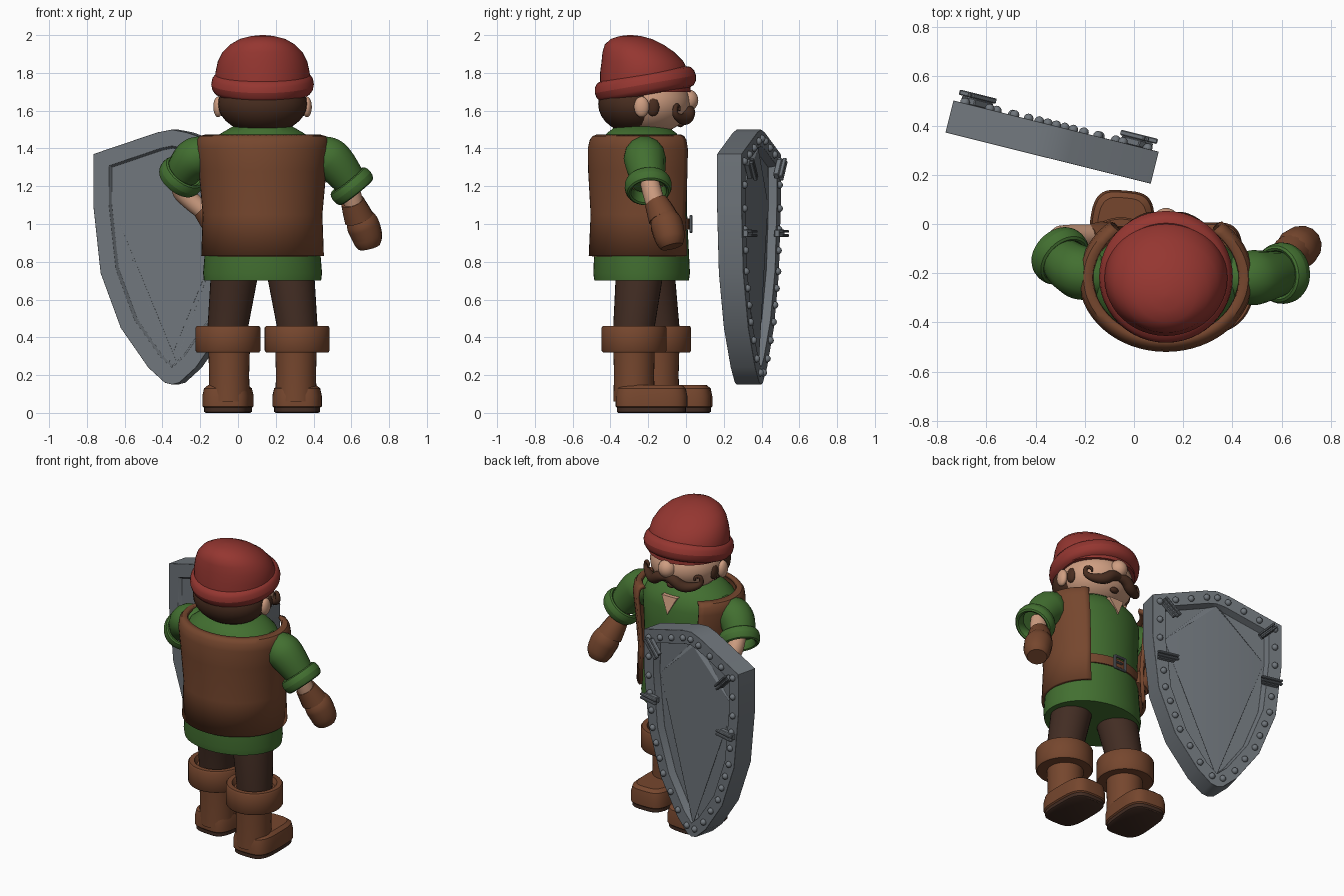
import bpy, bmesh
from math import cos, sin, pi, radians, copysign
from mathutils import Vector, Matrix

cube = bpy.data.objects.get("Cube")
if cube:
    bpy.data.objects.remove(cube)


def material(name, rgb):
    m = bpy.data.materials.new(name)
    m.use_nodes = True
    m.diffuse_color = (*rgb, 1)
    m.node_tree.nodes["Principled BSDF"].inputs["Base Color"].default_value = (*rgb, 1)
    return m


RED = material("red wool", (0.30, 0.037, 0.03))
LEATHER = material("brown leather", (0.18, 0.062, 0.027))
GREEN = material("green cloth", (0.055, 0.16, 0.03))
DARK = material("dark brown", (0.055, 0.026, 0.017))
HAIR = material("hair brown", (0.065, 0.026, 0.014))
SKIN = material("skin", (0.62, 0.34, 0.22))
STEEL = material("steel grey", (0.16, 0.18, 0.20))
CX, CY = 0.13, -0.235   # body axis
made = []


def finish(name, bm, mat):
    bmesh.ops.recalc_face_normals(bm, faces=bm.faces)
    me = bpy.data.meshes.new(name)
    bm.to_mesh(me)
    bm.free()
    me.materials.append(mat)
    ob = bpy.data.objects.new(name, me)
    bpy.context.collection.objects.link(ob)
    made.append(ob)
    return ob


def loft(name, rings, mat, n=2, start=0, end=360, segs=48, caps=True):
    """Skin elliptical rings (x, y, z, rx, ry); a partial sweep stays open."""
    bm = bmesh.new()
    full = end - start == 360
    rows = []
    for x, y, z, rx, ry in rings:
        row = []
        for i in range(segs if full else segs + 1):
            a = radians(start + (end - start) * i / segs)
            c, s = cos(a), sin(a)
            row.append(bm.verts.new((x + rx * copysign(abs(c) ** (2 / n), c),
                                     y + ry * copysign(abs(s) ** (2 / n), s), z)))
        rows.append(row)
    for lo, hi in zip(rows, rows[1:]):
        for i in range(segs):
            j = (i + 1) % len(lo)
            bm.faces.new((lo[i], lo[j], hi[j], hi[i]))
    if full and caps:
        bm.faces.new(rows[0])
        bm.faces.new(rows[-1])
    return finish(name, bm, mat)


def ball(name, loc, size, mat, segs=32):
    bm = bmesh.new()
    bmesh.ops.create_uvsphere(bm, u_segments=segs, v_segments=segs // 2, radius=1)
    bmesh.ops.transform(bm, matrix=Matrix.LocRotScale(Vector(loc), None, Vector(size)), verts=bm.verts)
    return finish(name, bm, mat)


def box(name, size, mat, matrix, bevel=0.004):
    bm = bmesh.new()
    bmesh.ops.create_cube(bm, size=1)
    bmesh.ops.scale(bm, vec=size, verts=bm.verts)
    bmesh.ops.bevel(bm, geom=bm.edges[:], offset=bevel, segments=1, affect='EDGES')
    bmesh.ops.transform(bm, matrix=matrix, verts=bm.verts)
    return finish(name, bm, mat)


def tube(name, pts, mat):
    """Round limb along points (x, y, z, radius)."""
    cu = bpy.data.curves.new(name, 'CURVE')
    cu.dimensions = '3D'
    cu.bevel_depth, cu.bevel_resolution, cu.resolution_u = 1, 5, 8
    cu.use_fill_caps = True
    sp = cu.splines.new('NURBS')
    sp.points.add(len(pts) - 1)
    for p, (x, y, z, r) in zip(sp.points, pts):
        p.co, p.radius = (x, y, z, 1), r
    sp.order_u, sp.use_endpoint_u = 3, True
    cu.materials.append(mat)
    ob = bpy.data.objects.new(name, cu)
    bpy.context.collection.objects.link(ob)


def ring(name, loc, axis, major, minor, half, mat):
    """Rounded band around an axis."""
    prof = [(major + minor * cos(a), half * sin(a)) for a in (2 * pi * k / 12 for k in range(12))]
    ob = loft(name, [(0, 0, h, r, r) for r, h in prof + prof[:1]], mat, caps=False)
    ob.matrix_world = Matrix.Translation(loc) @ Vector(axis).to_track_quat('Z', 'Y').to_matrix().to_4x4()
    return ob


# Torso: shirt, open waistcoat, belt
shirt = [(0.70, .28, .225), (0.70, .31, .25), (0.74, .315, .256), (0.86, .305, .25), (1.05, .29, .24),
         (1.25, .30, .24), (1.38, .31, .235), (1.44, .28, .215), (1.48, .22, .185), (1.515, .16, .14)]
loft("shirt", [(CX, CY, z, rx, ry) for z, rx, ry in shirt], GREEN)
vest = [(0.83, .325, .295), (1.05, .317, .285), (1.28, .338, .298), (1.40, .355, .30),
        (1.445, .35, .29), (1.465, .335, .275), (1.475, .30, .25)]
waistcoat = loft("waistcoat", [(CX, -0.22, z, rx, ry) for z, rx, ry in vest], LEATHER, start=130, end=410)
mod = waistcoat.modifiers.new("thickness", 'SOLIDIFY')
mod.thickness, mod.offset = 0.022, -1
loft("belt", [(CX, CY, z, r, r - .05) for z, r in ((.97, .29), (.97, .303), (1.03, .303), (1.03, .29))], LEATHER)
for dx, dz, w, h in ((-.04, 0, .014, .09), (.04, 0, .014, .09), (0, .04, .09, .014), (0, -.04, .09, .014),
                     (.01, 0, .06, .01)):
    box("belt_buckle", (w, .016, h), STEEL, Matrix.Translation((CX + dx, .026, 1 + dz)))

# Skin showing in the neck opening
bm = bmesh.new()
front = [bm.verts.new(p) for p in ((CX, .012, 1.35), (CX + .055, -.01, 1.46), (CX - .055, -.01, 1.46))]
back = [bm.verts.new(v.co - Vector((0, .12, 0))) for v in front]
bm.faces.new(front)
bm.faces.new(back[::-1])
for i in range(3):
    bm.faces.new((front[i], back[i], back[i - 2], front[i - 2]))
finish("neck_opening", bm, SKIN)

# Head
ball("head", (CX, -.21, 1.64), (.228, .235, .17), SKIN)
ball("hair", (CX, -.265, 1.635), (.236, .2, .158), HAIR)
ball("nose", (CX, .01, 1.655), (.055, .055, .058), SKIN)
ball("chin_tuft", (CX, -.03, 1.53), (.03, .02, .018), HAIR, 16)
for s in (-1, 1):
    ball("ear", (CX + s * .235, -.235, 1.62), (.026, .04, .055), SKIN, 20)
    ball("sideburn", (CX + s * .212, -.175, 1.62), (.022, .035, .05), HAIR, 16)
    tube("moustache_half", [(CX + s * x, y, z, r) for x, y, z, r in (
        (0, .015, 1.60, .025), (.05, .02, 1.60, .034), (.10, .005, 1.555, .034), (.16, -.03, 1.555, .026),
        (.205, -.06, 1.58, .016), (.20, -.055, 1.63, .012), (.165, -.035, 1.625, .009),
        (.17, -.035, 1.60, .006))], HAIR)

# Hat
crown = [(1.70, .245, .24, -.215), (1.80, .25, .235, -.22), (1.86, .237, .217, -.23), (1.91, .212, .19, -.252),
         (1.95, .172, .155, -.275), (1.98, .12, .108, -.29), (1.995, .06, .055, -.295), (2.0, .01, .01, -.295)]
loft("hat_crown", [(CX, y, z, rx, ry) for z, rx, ry, y in crown], RED)
ring("hat_band", (CX, -.215, 1.74), (0, -sin(radians(10)), cos(radians(10))), .232, .04, .056, RED)

# Arms
tube("left_sleeve", [(.38, -.22, 1.37, .08), (.46, -.22, 1.37, .115), (.53, -.215, 1.31, .108),
                     (.595, -.2, 1.22, .088)], GREEN)
ring("left_sleeve_cuff", (.603, -.2, 1.2), (.6, .08, -.75), .105, .02, .042, GREEN)
tube("left_forearm", [(.57, -.2, 1.26, .05), (.60, -.18, 1.16, .055), (.63, -.14, 1.04, .05)], SKIN)
tube("left_glove_cuff", [(.605, -.16, 1.12, .062), (.62, -.14, 1.08, .072), (.64, -.12, 1.03, .08)], LEATHER)
tube("left_glove", [(.63, -.13, 1.05, .06), (.65, -.11, 1.02, .088), (.68, -.09, .95, .085),
                    (.69, -.08, .90, .075), (.695, -.075, .88, .06)], LEATHER)
tube("right_sleeve", [(-.11, -.22, 1.37, .08), (-.19, -.21, 1.37, .11), (-.26, -.18, 1.33, .108),
                      (-.30, -.135, 1.26, .088)], GREEN)
ring("right_sleeve_cuff", (-.30, -.13, 1.25), (-.5, .5, -.65), .105, .02, .042, GREEN)
tube("right_forearm", [(-.28, -.15, 1.29, .05), (-.325, -.06, 1.2, .052), (-.25, -.05, 1.12, .05),
                       (-.17, -.05, 1.06, .048)], SKIN)
tube("right_glove", [(-.19, -.06, 1.08, .055), (-.15, -.06, 1.04, .07), (-.11, -.06, .98, .07),
                     (-.09, -.06, .94, .055)], LEATHER)

# Legs and boots
for side, s, y, turn in (("left", 1, -.275, 0), ("right", -1, -.145, -5)):
    x = CX + s * .183
    loft(side + "_leg", [(x, y, .30, .10, .10), (x, y, .46, .108, .11), (CX + s * .15, y * .5 - .11, .72, .125, .125)],
         DARK, segs=32)
    cuff = [(.32, .10), (.32, .165), (.33, .172), (.45, .172), (.46, .165), (.46, .135), (.43, .12), (.43, .09)]
    loft(side + "_boot_cuff", [(x, y, z, r, r) for z, r in cuff], LEATHER)
    loft(side + "_boot_shaft", [(x - s * .006, y, z, r, r) for z, r in ((.06, .11), (.2, .106), (.34, .11))],
         LEATHER, segs=32)
    foot = [(.025, .118, .18), (.035, .131, .19), (.09, .131, .19), (.13, .122, .182), (.148, .10, .16)]
    sole = [(0, .112, .175), (.006, .122, .183), (.028, .122, .183)]
    for part, rows, mat in (("_boot_foot", foot, LEATHER), ("_boot_sole", sole, DARK)):
        ob = loft(side + part, [(0, 0, z, rx, ry) for z, rx, ry in rows], mat, n=3.6)
        ob.location = (x, y + .092, 0)
        ob.rotation_euler.z = radians(turn)

# Shield: halves meet on a central ridge, rims inset on both sides
PLACE = Matrix.Translation((-.333, .333, 0)) @ Matrix.Rotation(radians(-14), 4, 'Z')
half = [(0, 1.5), (.08, 1.485), (.43, 1.37), (.43, 1.1), (.39, .74), (.28, .45), (.13, .24), (.04, .16), (0, .15)]
bm = bmesh.new()
sheets = []
for y in (.067, -.067):
    right = [bm.verts.new((x, y, z)) for x, z in half]
    left = [bm.verts.new((-x, y, z)) for x, z in half[1:-1]]
    loop = right + left[::-1]
    faces = [bm.faces.new(right), bm.faces.new([right[0]] + left + [right[-1]])]
    sheets.append((loop, faces))
for i in range(len(sheets[0][0])):
    a, b = sheets[0][0], sheets[1][0]
    bm.faces.new((a[i - 1], a[i], b[i], b[i - 1]))
bmesh.ops.recalc_face_normals(bm, faces=bm.faces)
for (loop, faces), drop, ridge in zip(sheets, (-.045, -.02), (.03, 0)):
    bmesh.ops.inset_region(bm, faces=faces, thickness=.085, use_even_offset=True)
    bmesh.ops.inset_region(bm, faces=faces, thickness=.012, depth=drop, use_even_offset=True)
    for v in {v for f in faces for v in f.verts}:
        if abs(v.co.x) < .001:
            v.co.y += ridge
bmesh.ops.triangulate(bm, faces=[f for f in bm.faces if len(f.verts) > 4])
shield = finish("shield", bm, STEEL)
shield.matrix_world = PLACE
mod = shield.modifiers.new("soft_edges", 'BEVEL')
mod.width, mod.segments, mod.angle_limit = .008, 2, radians(35)

# Rivets spaced evenly along the rim
rim = [Vector((x * .89, .07, .86 + (z - .86) * .925)) for x, z in half]
for a, b in zip(rim, rim[1:]):
    count = max(1, round((b - a).length / .105))
    for k in range(count):
        p = a.lerp(b, k / count)
        for s in ((1,) if p.x < .001 else (-1, 1)):
            ball("rivet", PLACE @ Vector((s * p.x, p.y, p.z)), (.02, .02, .02), STEEL, 12)

# Clamps holding the panel to the rim
for s in (-1, 1):
    for x, z, tilt in ((.32, 1.29, -45), (.345, .95, 0)):
        frame = PLACE @ Matrix.Translation((s * x, .08, z)) @ Matrix.Rotation(radians(s * tilt), 4, 'Y')
        box("clamp_plate", (.11, .03, .04), STEEL, frame)
        for dz in (-.011, .011):
            box("clamp_bar", (.14, .022, .014), STEEL, frame @ Matrix.Translation((0, .026, dz)))

# Smooth shading with sharp edges kept
for ob in bpy.context.selected_objects:
    ob.select_set(False)
for ob in made:
    ob.select_set(True)
bpy.context.view_layer.objects.active = made[0]
bpy.ops.object.shade_smooth_by_angle(angle=radians(35))
